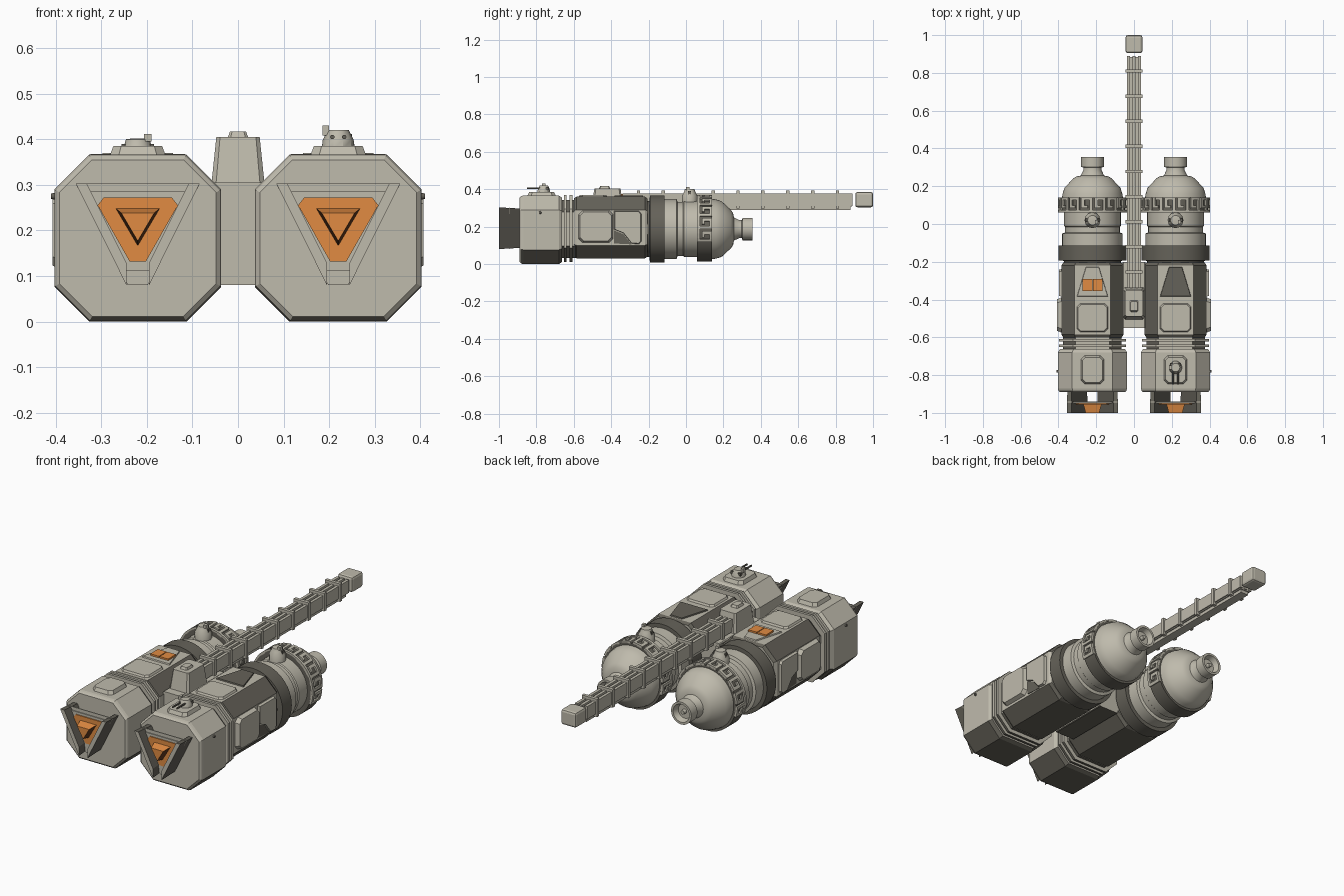
import bpy, bmesh, math
from mathutils import Vector

cube = bpy.data.objects.get("Cube")
if cube:
    bpy.data.objects.remove(cube, do_unlink=True)


def material(name, rgb):
    m = bpy.data.materials.new(name)
    m.use_nodes = True
    m.diffuse_color = (*rgb, 1)
    m.node_tree.nodes["Principled BSDF"].inputs["Base Color"].default_value = (*rgb, 1)
    return m


LIGHT = material("warm light grey", (0.52, 0.495, 0.415))
DARK = material("dark grey", (0.13, 0.122, 0.1))
ORANGE = material("orange", (0.75, 0.26, 0.055))
BROWN = material("deep brown", (0.13, 0.045, 0.015))


def loft(name, rings, mats, rule=None, smooth=False):
    """Skin a stack of equal-length rings and cap both ends."""
    bm = bmesh.new()
    rows = [[bm.verts.new(p) for p in ring] for ring in rings]
    n = len(rows[0])
    for a, b in zip(rows, rows[1:]):
        for i in range(n):
            j = (i + 1) % n
            bm.faces.new((a[i], a[j], b[j], b[i]))
    bm.faces.new(rows[0])
    bm.faces.new(rows[-1])
    bmesh.ops.recalc_face_normals(bm, faces=bm.faces)
    bm.normal_update()
    for f in bm.faces:
        f.smooth = smooth
        if rule:
            f.material_index = rule(f.normal)
    me = bpy.data.meshes.new(name)
    bm.to_mesh(me)
    bm.free()
    for m in mats:
        me.materials.append(m)
    if smooth:
        me.set_sharp_from_angle(angle=math.radians(35))
    ob = bpy.data.objects.new(name, me)
    bpy.context.collection.objects.link(ob)
    return ob


def place(axis, u, v, w):
    """u, v across and w along the named axis."""
    return Vector({"x": (w, u, v), "y": (u, w, v), "z": (u, v, w)}[axis])


def plate(name, axis, outline, w0, w1, mat, shrink=1.0, rule=None):
    """Extrude an outline along an axis, scaling the far end about its middle."""
    mu = (min(p[0] for p in outline) + max(p[0] for p in outline)) / 2
    mv = (min(p[1] for p in outline) + max(p[1] for p in outline)) / 2
    far = [(mu + (u - mu) * shrink, mv + (v - mv) * shrink) for u, v in outline]
    mats = mat if isinstance(mat, list) else [mat]
    return loft(name, [[place(axis, u, v, w0) for u, v in outline],
                       [place(axis, u, v, w1) for u, v in far]], mats, rule)


def octagon(cu, cv, hu, hv, c):
    q = [(hu, hv - c), (hu - c, hv), (c - hu, hv), (-hu, hv - c)]
    q += [(-u, -v) for u, v in q]
    return [(cu + u, cv + v) for u, v in q]


def box(name, x, y, z, mat, bevel=0.0):
    ob = plate(name, "z", [(x[0], y[0]), (x[1], y[0]), (x[1], y[1]), (x[0], y[1])], *z, mat)
    if bevel:
        mod = ob.modifiers.new("Bevel", "BEVEL")
        mod.width, mod.segments = bevel, 2
    return ob


def belly(n):
    """Dark underside."""
    return 1 if n.z < -0.5 else 0


def belly_and_shoulders(n):
    """Dark underside and upper chamfers."""
    return 1 if n.z < -0.5 or 0.5 < n.z < 0.9 else 0


def hull(name, cx, cz, stations, rule):
    """Eight-sided body from (y, half size, chamfer) stations."""
    return loft(name, [[place("y", u, v, y) for u, v in octagon(cx, cz, h, h, c)]
                       for y, h, c in stations], [LIGHT, DARK], rule)


def lathe(name, axis, cu, cv, profile, mat, n=48):
    """Turned body from (distance, radius) pairs."""
    turn = [math.tau * i / n for i in range(n)]
    return loft(name, [[place(axis, cu + r * math.cos(a), cv + r * math.sin(a), w) for a in turn]
                       for w, r in profile], [mat], smooth=True)


def arc_block(name, cx, cz, y, a, r0, r1, mat):
    """Curved raised block around the engine axis."""
    steps = 3
    rings = []
    for i in range(steps + 1):
        t = a[0] + (a[1] - a[0]) * i / steps
        d = Vector((math.cos(t), 0, math.sin(t)))
        base = Vector((cx, 0, cz))
        rings.append([base + d * r + Vector((0, yy, 0))
                      for r, yy in ((r0, y[0]), (r1, y[0]), (r1, y[1]), (r0, y[1]))])
    return loft(name, rings, [mat])


CZ = 0.187
for side, s in (("left", 1), ("right", -1)):
    cx = 0.22 * s

    # Nose, flanges and main body
    hull(side + "_nose", cx, 0.183, [(-0.89, 0.172, 0.072), (-0.882, 0.18, 0.075), (-0.87, 0.183, 0.076),
                                     (-0.68, 0.183, 0.076), (-0.662, 0.172, 0.072)], belly)
    hull(side + "_neck", cx, CZ, [(-0.67, 0.155, 0.065), (-0.59, 0.155, 0.065)], belly_and_shoulders)
    for y in (-0.645, -0.615):
        hull(side + "_flange", cx, 0.19, [(y - 0.007, 0.178, 0.075), (y + 0.007, 0.178, 0.075)], belly)
    hull(side + "_body", cx, 0.195, [(-0.6, 0.155, 0.065), (-0.585, 0.165, 0.07),
                                     (-0.22, 0.165, 0.07), (-0.205, 0.155, 0.065)], belly_and_shoulders)

    # Engine rings, bell and nozzle
    lathe(side + "_dark_ring", "y", cx, CZ, [(-0.21, 0.15), (-0.195, 0.15), (-0.193, 0.18),
          (-0.115, 0.18), (-0.113, 0.15)], DARK)
    lathe(side + "_engine_barrel", "y", cx, CZ, [(-0.12, 0.16), (-0.05, 0.16), (-0.045, 0.145),
          (-0.015, 0.145), (-0.01, 0.15), (0.07, 0.15)], LIGHT)
    lathe(side + "_key_ring_core", "y", cx, CZ, [(0.06, 0.15), (0.06, 0.174), (0.14, 0.174), (0.14, 0.15)], DARK)
    lathe(side + "_engine_bell", "y", cx, CZ, [(0.135, 0.162), (0.16, 0.158), (0.19, 0.149), (0.24, 0.103),
          (0.252, 0.085), (0.256, 0.062), (0.285, 0.048), (0.298, 0.048), (0.303, 0.06), (0.355, 0.06),
          (0.355, 0.048), (0.325, 0.038), (0.325, 0.012), (0.345, 0.01)], LIGHT)

    # Key pattern raised on the upper part of the ring
    step = math.tau / 16
    for k in range(-1, 9):
        t = k * step
        for y0, y1, a0, a1 in ((0.126, 0.14, 0, 0.8), (0.06, 0.14, 0, 0.22), (0.085, 0.14, 0.6, 0.84),
                               (0.085, 0.099, 0.36, 0.8), (0.06, 0.074, 0, 1)):
            arc_block(side + "_key_relief", cx, CZ, (y0, y1), (t + a0 * step, t + a1 * step), 0.17, 0.183, LIGHT)

    # Three-sided nose hatch: two sloping walls, stepped face plate and raised centre
    for m in (1, -1):
        wall = [(0.136, 0.303), (0.025, 0.08), (0.025, 0.129), (0.112, 0.303)]
        plate(side + "_hatch_wall", "y", [(cx + m * u, v) for u, v in wall], -1, -0.88, [LIGHT, DARK],
              0.94, lambda n: 0 if n.y < -0.9 else 1)
    mirror = lambda half: [(cx + u, v) for u, v in half] + [(cx - u, v) for u, v in reversed(half)]
    plate(side + "_hatch_back", "y", mirror([(0.134, 0.303), (0.134, 0.298), (0.022, 0.08)]), -0.94, -0.945, LIGHT)
    plate(side + "_hatch_plate", "y", mirror([(0.108, 0.285), (0.112, 0.275), (0.025, 0.112)]), -0.945, -0.95, LIGHT)
    plate(side + "_hatch_panel", "y", mirror([(0.075, 0.272), (0.088, 0.255), (0.018, 0.132)]), -0.95, -0.955, ORANGE)
    plate(side + "_hatch_boss", "y", mirror([(0.048, 0.248), (0.001, 0.168)]), -0.955, -1, [ORANGE, BROWN],
          0.75, lambda n: 0 if n.y < -0.9 or n.z > 0.5 else 1)

    # Roof pads
    plate(side + "_nose_pad", "z", octagon(cx, -0.772, 0.063, 0.078, 0.02), 0.36, 0.385, LIGHT, 0.85)
    plate(side + "_roof_panel", "z", octagon(cx, -0.497, 0.085, 0.078, 0.018), 0.355, 0.37, LIGHT, 0.9)
    wedge = mirror([(0.083, -0.385), (0.035, -0.227)])
    plate(side + "_roof_wedge", "z", wedge, 0.358, 0.366, DARK if s > 0 else LIGHT, 0.96)

    # Sensor dome on the engine barrel
    lathe(side + "_sensor", "z", cx, 0.02, [(0.32, 0.042), (0.365, 0.042), (0.385, 0.03), (0.4, 0.026), (0.402, 0.01)],
          LIGHT, 12)
    box(side + "_sensor_tip", (cx + 0.014, cx + 0.03), (0, 0.02), (0.395, 0.412), LIGHT)
    box(side + "_sensor_bar", (cx - 0.036, cx + 0.036), (0.012, 0.028), (0.36, 0.39), DARK)

    # Outer side doors
    wx = cx + s * 0.16
    plate(side + "_side_door", "x", octagon(-0.482, 0.2, 0.095, 0.088, 0.022), wx, cx + s * 0.187, LIGHT, 0.88)
    fairing = [(-0.385, 0.285), (-0.25, 0.285), (-0.238, 0.27), (-0.238, 0.12), (-0.25, 0.105),
               (-0.29, 0.108), (-0.335, 0.165), (-0.385, 0.185)]
    plate(side + "_side_fairing", "x", fairing, wx, cx + s * 0.178, LIGHT, 0.94)
    plate(side + "_side_recess", "x", [(-0.385, 0.18), (-0.335, 0.16), (-0.29, 0.105), (-0.385, 0.11)],
          wx, cx + s * 0.168, DARK)
    lathe(side + "_nose_stud", "x", -0.78, 0.275, [(cx + s * 0.17, 0.01), (cx + s * 0.19, 0.006)], DARK, 12)

# Orange windows on the right roof
for x in (-0.272, -0.217):
    box("roof_window", (x, x + 0.051), (-0.355, -0.29), (0.366, 0.375), ORANGE)

# Gun turret on the left nose
lathe("turret_dome", "z", 0.22, -0.76, [(0.38, 0.036), (0.398, 0.034), (0.42, 0.023)], LIGHT, 10)
for x in (0.207, 0.233):
    lathe("turret_barrel", "y", x, 0.405, [(-0.85, 0.005), (-0.77, 0.005)], DARK, 10)
box("turret_sight", (0.186, 0.2), (-0.77, -0.75), (0.408, 0.43), LIGHT)
box("turret_arm", (0.19, 0.25), (-0.75, -0.735), (0.395, 0.41), DARK)

# Bridge block and tower between the hulls
plate("bridge_block", "y", octagon(0, 0.1925, 0.06, 0.1125, 0.004), -0.55, -0.2, [LIGHT, DARK], 1.0, belly)
plate("bridge_tower", "z", octagon(0, -0.42, 0.058, 0.085, 0.01), 0.305, 0.405, LIGHT, 0.82)
plate("tower_cap", "z", octagon(0, -0.435, 0.022, 0.03, 0.006), 0.405, 0.417, LIGHT, 0.8)

# Long spine with rails and bands
box("spine_core", (-0.03, 0.03), (-0.34, 0.885), (0.305, 0.366), LIGHT)
box("spine_keel", (-0.024, 0.024), (-0.34, 0.88), (0.288, 0.308), LIGHT)
for x in (-0.029, 0, 0.029):
    box("spine_rail", (x - 0.008, x + 0.008), (-0.34, 0.89), (0.31, 0.378), LIGHT)
for i in range(9):
    y = 0.81 - 0.133 * i
    box("spine_band", (-0.045, 0.045), (y - 0.009, y + 0.009), (0.296, 0.392), LIGHT)
box("spine_end_block", (-0.045, 0.045), (0.905, 1.0), (0.303, 0.385), LIGHT, 0.012)
